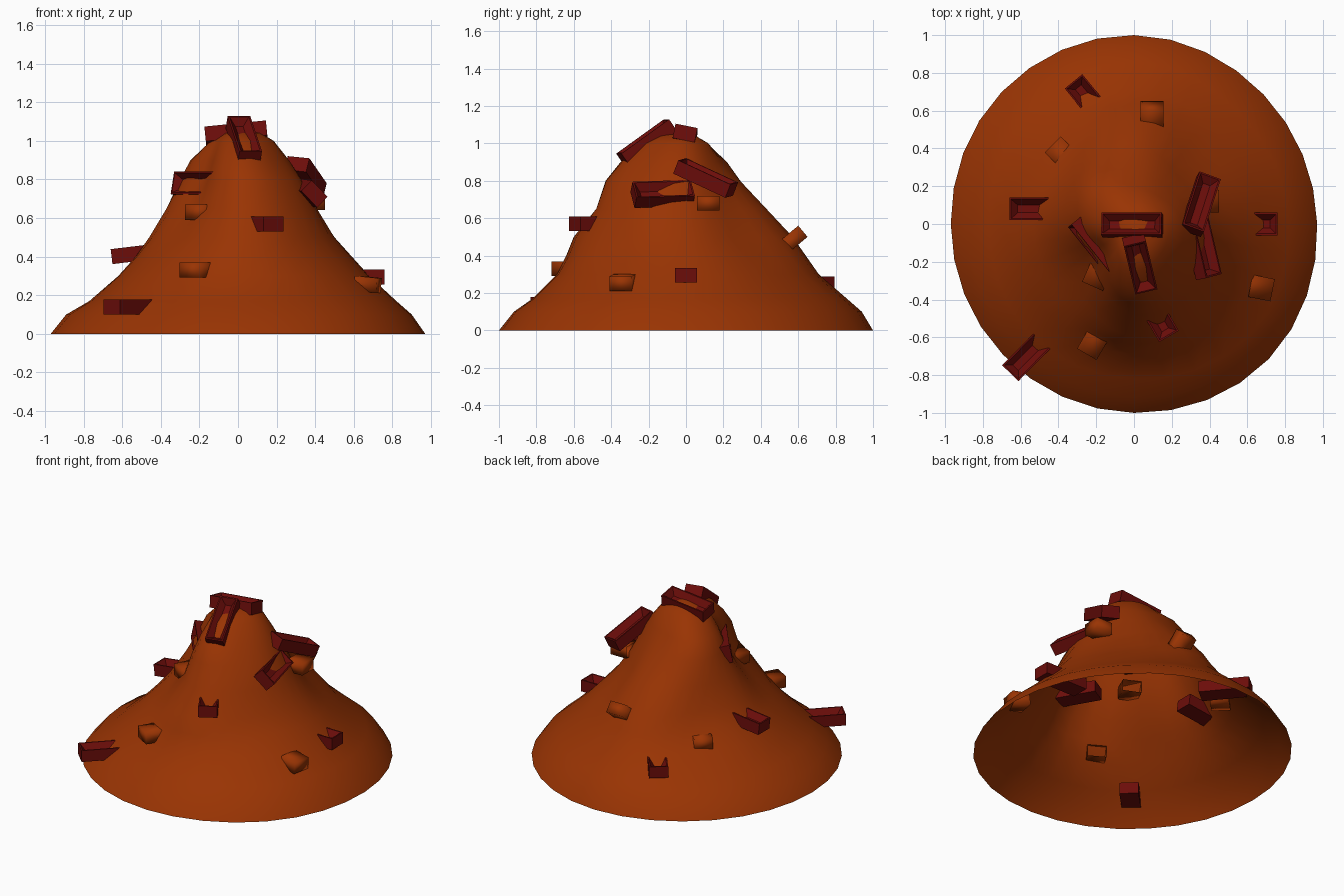
import bpy, bmesh, math
from mathutils import Vector, Matrix

if "Cube" in bpy.data.objects:
    bpy.data.objects.remove(bpy.data.objects["Cube"])


def material(name, rgb):
    m = bpy.data.materials.new(name)
    m.diffuse_color = (*rgb, 1)
    m.use_nodes = True
    m.node_tree.nodes["Principled BSDF"].inputs["Base Color"].default_value = m.diffuse_color
    return m


CLAY = material("clay", (0.32, 0.034, 0.001))
RED = material("red_brick", (0.15, 0.004, 0.003))


def finish(bm, name, mat):
    me = bpy.data.meshes.new(name)
    bm.to_mesh(me)
    bm.free()
    ob = bpy.data.objects.new(name, me)
    bpy.context.collection.objects.link(ob)
    me.materials.append(mat)
    return ob


# Mound: open-bottomed heap lofted from radii at each height, in eight directions
# columns: height, E, NE, N, NW, W, SW, S, SE
LEVELS = [
    (0.00, .97, .97, 1.0, .99, .97, .98, 1.0, 1.01),
    (0.10, .90, .90, .94, .92, .89, .89, .92, .94),
    (0.17, .82, .81, .86, .81, .77, .80, .82, .85),
    (0.30, .68, .65, .71, .62, .62, .66, .69, .70),
    (0.40, .59, .55, .64, .51, .53, .55, .64, .60),
    (0.50, .50, .44, .57, .45, .46, .44, .60, .53),
    (0.65, .40, .34, .43, .39, .37, .32, .48, .46),
    (0.80, .32, .26, .28, .34, .29, .24, .43, .38),
    (0.90, .26, .20, .20, .27, .24, .20, .35, .29),
    (1.00, .18, .14, .12, .13, .14, .15, .24, .21),
    (1.04, .11, .07, .05, .05, .06, .09, .16, .14),
]
SEG = 32


def periodic(vals, t):
    # smooth curve round the ring
    i = int(t)
    f = t - i
    a, b, c, d = (vals[(i + k) % 8] for k in (-1, 0, 1, 2))
    return b + 0.5 * f * (c - a + f * (2*a - 5*b + 4*c - d + f * (3*(b - c) + d - a)))


def build_mound():
    bm = bmesh.new()
    rings = []
    for z, *radii in LEVELS:
        ring = []
        for s in range(SEG):
            a = 2 * math.pi * s / SEG
            r = periodic(radii, 8 * s / SEG)
            ring.append(bm.verts.new((r * math.cos(a), r * math.sin(a), z)))
        rings.append(ring)
    for lo, hi in zip(rings, rings[1:]):
        for s in range(SEG):
            n = (s + 1) % SEG
            bm.faces.new((lo[s], lo[n], hi[n], hi[s]))
    tip = bm.verts.new((0.03, -0.05, 1.055))
    for s in range(SEG):
        bm.faces.new((rings[-1][s], rings[-1][(s + 1) % SEG], tip))
    for f in bm.faces:
        f.smooth = True
    return finish(bm, "mound", CLAY)


build_mound()

SIZE = Vector((0.32, 0.12, 0.078))
STUB = 0.12


def place(bm, centre, axis, up):
    x = Vector(axis).normalized()
    y = Vector(up).cross(x).normalized()
    m = Matrix((x, y, x.cross(y))).transposed().to_4x4()
    m.translation = centre
    bm.transform(m)


# Brick: box with a V-shaped trough sunk in its top face
def brick(name, centre, axis, up=(0, 0, 1)):
    bm = bmesh.new()
    bmesh.ops.create_cube(bm, size=1)
    bmesh.ops.scale(bm, vec=SIZE, verts=bm.verts)
    bm.normal_update()
    top = [f for f in bm.faces if f.normal.z > 0.9]
    bmesh.ops.inset_region(bm, faces=top, thickness=0.012)
    bmesh.ops.inset_region(bm, faces=top, thickness=0.044)
    bmesh.ops.translate(bm, vec=(0, 0, -0.04), verts=top[0].verts)
    place(bm, centre, axis, up)
    return finish(bm, name, RED)


# Clay lump: short box end, open on the side inside the mound
def lump(name, centre, axis):
    bm = bmesh.new()
    bmesh.ops.create_cube(bm, size=1)
    bmesh.ops.scale(bm, vec=(STUB, SIZE.y, SIZE.z), verts=bm.verts)
    bm.normal_update()
    inner = [f for f in bm.faces if f.normal.x > 0.9]
    bmesh.ops.delete(bm, geom=inner, context='FACES_ONLY')
    for f in bm.faces:
        f.smooth = True
    place(bm, centre, axis, (0, 0, 1))
    return finish(bm, name, CLAY)


# Red bricks lying on the upper slopes: centre, long axis, up
LOOSE = [
    ((-0.01, -0.005, 1.04), (1, 0, 0.1), (0, 0.2, 1)),
    ((0.03, -0.21, 1.005), (-0.06, 0.25, 0.18), (0, 0, 1)),
    ((-0.21, -0.11, 0.775), (0.20, -0.25, 0), (-0.78, -0.62, 0.2)),
    ((0.35, 0.105, 0.815), (0.09, 0.28, -0.13), (0.1, 0, 1)),
    ((0.36, -0.125, 0.73), (0.07, -0.30, -0.01), (0.7, 0.1, 0.7)),
]
for i, (c, a, u) in enumerate(LOOSE):
    brick(f"loose_brick_{i + 1}", c, a, u)

# Half-buried red bricks: middle of exposed end, direction into the mound
BURIED = [
    ((-0.655, 0.08, 0.40), (1, 0, 0.12)),
    ((0.76, 0.0, 0.295), (-1, 0, 0)),
    ((0.185, -0.595, 0.57), (-0.5, 0.86, 0)),
    ((-0.32, 0.755, 0.25), (0.63, -0.77, 0)),
    ((-0.655, -0.79, 0.14), (0.70, 0.71, 0)),
]
for i, (end, d) in enumerate(BURIED):
    brick(f"buried_brick_{i + 1}", Vector(end) + Vector(d).normalized() * SIZE.x / 2, d)

# Clay lumps poking out of the mound, given the same way
LUMPS = [
    ((0.095, 0.625, 0.53), (0, -0.77, -0.64)),
    ((-0.43, 0.42, 0.34), (0.7, -0.7, 0)),
    ((0.73, -0.35, 0.25), (-1, 0.2, 0.1)),
    ((-0.25, -0.69, 0.33), (0.5, 0.86, 0)),
    ((-0.22, -0.33, 0.63), (0.4, 0.9, 0)),
    ((0.45, 0.12, 0.68), (-1, 0, 0)),
]
for i, (end, d) in enumerate(LUMPS):
    lump(f"clay_lump_{i + 1}", Vector(end) + Vector(d).normalized() * STUB / 2, d)
